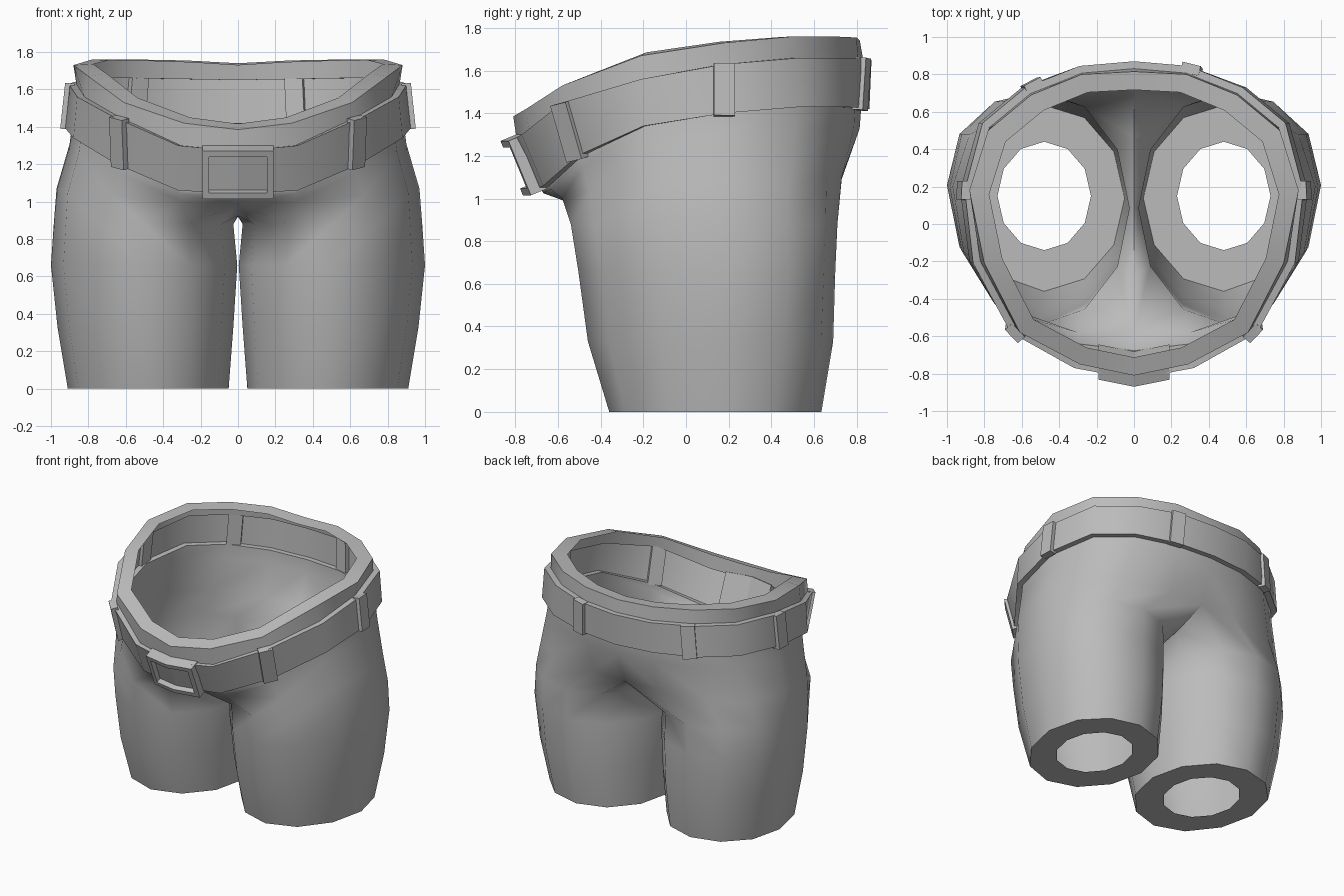
import bpy
import bmesh
from math import radians, sin, cos
from mathutils import Matrix, Vector

default_cube = bpy.data.objects.get("Cube")
if default_cube:
    bpy.data.objects.remove(default_cube, do_unlink=True)

cloth_grey = bpy.data.materials.new("cloth_grey")
cloth_grey.use_nodes = True
GREY = (0.5, 0.5, 0.5, 1)
cloth_grey.diffuse_color = GREY
cloth_grey.node_tree.nodes["Principled BSDF"].inputs["Base Color"].default_value = GREY

# Half outlines, running from front centre around the left side to back centre
rim = [(0, -.81, 1.385), (.29, -.75, 1.42), (.61, -.58, 1.53), (.8, -.21, 1.67), (.88, .18, 1.73),
       (.78, .5, 1.76), (.55, .69, 1.76), (.28, .8, 1.755), (0, .815, 1.74)]
belt_top = [(0, -.83, 1.27), (.32, -.77, 1.3), (.66, -.58, 1.45), (.86, -.21, 1.56), (.905, .18, 1.63),
            (.81, .54, 1.66), (.58, .73, 1.66), (.29, .845, 1.655), (0, .87, 1.65)]
belt_bottom = [(0, -.71, 1.04), (.32, -.67, 1.06), (.65, -.51, 1.2), (.88, -.2, 1.34), (.93, .18, 1.4),
               (.83, .54, 1.43), (.6, .73, 1.43), (.3, .83, 1.425), (0, .86, 1.42)]
# Closed loop at the top of one leg; the last points run along the crotch seam
leg_top = [(0, -.56, .985), (.3, -.58, 1), (.67, -.45, 1.03), (.91, -.15, 1.05), (.97, .2, 1.07),
           (.88, .48, 1.07), (.65, .66, 1.09), (.27, .73, 1.1), (0, .73, 1.09),
           (0, .46, 1), (0, .1, .92), (0, -.28, .925)]


def shrink(ring, factor):
    return [(x * factor, y * factor, z) for x, y, z in ring]


def leg_ring(z, x_min, x_max, y_min, y_max, skew=0):
    """Oval ring whose outer side is shifted backward by skew."""
    cx, cy = (x_min + x_max) / 2, (y_min + y_max) / 2
    rx, ry = (x_max - x_min) / 2, (y_max - y_min) / 2
    angles = [radians(30 * (k - 4)) for k in range(12)]
    return [(cx + rx * cos(a), cy + ry * sin(a) + skew * max(cos(a), 0) ** 2, z) for a in angles]


def finish(name, bm, mirrored=False):
    mesh = bpy.data.meshes.new(name)
    bm.to_mesh(mesh)
    bm.free()
    mesh.materials.append(cloth_grey)
    obj = bpy.data.objects.new(name, mesh)
    bpy.context.collection.objects.link(obj)
    bpy.ops.object.select_all(action="DESELECT")
    obj.select_set(True)
    bpy.context.view_layer.objects.active = obj
    if mirrored:
        mirror = obj.modifiers.new("mirror", "MIRROR")
        mirror.merge_threshold = 0.001
        bpy.ops.object.modifier_apply(modifier=mirror.name)
        bpy.ops.object.shade_smooth_by_angle(angle=radians(60))


def bridge(bm, lower, upper, closed):
    count = len(lower)
    for k in range(count if closed else count - 1):
        n = (k + 1) % count
        bm.faces.new((lower[k], lower[n], upper[n], upper[k]))


def loft(bm, rings, closed=False):
    rows = [[bm.verts.new(p) for p in ring] for ring in rings]
    for lower, upper in zip(rows, rows[1:]):
        bridge(bm, lower, upper, closed)
    return rows


# Legs with turned-in hems, joined at the crotch and rising to the belt
bm = bmesh.new()
rows = loft(bm, [
    leg_ring(0, .23, .73, -.14, .44),
    leg_ring(0, .05, .91, -.36, .635, .04),
    leg_ring(.33, .025, .965, -.46, .69, .08),
    leg_ring(.66, .004, 1, -.505, .7, .11),
    leg_ring(.88, .025, .985, -.54, .71, .11),
    leg_top,
], closed=True)
waist = shrink(belt_bottom, .955)
# Hips keep the waist's girth before turning down into the legs
hips = [(x + (w[0] - x) * .85, y + (w[1] - y) * .92, z + (w[2] - z) * .72)
        for (x, y, z), w in zip(leg_top, waist)]
upper_rows = loft(bm, [hips, waist])
bridge(bm, rows[-1][:9], upper_rows[0], closed=False)
finish("shorts_legs", bm, mirrored=True)

# Belt band standing proud of the cloth
bm = bmesh.new()
loft(bm, [waist, belt_bottom, belt_top, shrink(belt_top, .955)])
finish("belt", bm, mirrored=True)

# Waistband with a turned-in rim that follows the slope of the waist
rim_inner = [(x, y, z + .01 - .03 * y) for x, y, z in shrink(rim, .88)]
bm = bmesh.new()
loft(bm, [shrink(belt_top, .955), rim, rim_inner])
finish("waistband", bm, mirrored=True)


def block(bottom, top, tangent, width, outward, inward):
    """Box whose height runs from bottom to top and whose +z side faces outward."""
    up = top - bottom
    side = (tangent - up * tangent.dot(up) / up.length_squared).normalized()
    normal = side.cross(up).normalized()
    centre = (bottom + top) / 2 + normal * (outward - inward) / 2
    frame = Matrix((side * width, up, normal * (outward + inward))).transposed().to_4x4()
    bm = bmesh.new()
    bmesh.ops.create_cube(bm, size=1, matrix=Matrix.Translation(centre) @ frame)
    return bm, normal


def along(ring, u):
    k = min(int(u), len(ring) - 2)
    return Vector(ring[k]).lerp(Vector(ring[k + 1]), u - k)


# Belt loops: position along the half outline, and side
loops = [("front_left", 1.95, 1), ("front_right", 1.95, -1), ("side_left", 4, 1),
         ("side_right", 4, -1), ("back_left", 6.95, 1), ("back_right", 6.15, -1)]
for name, u, side in loops:
    flip = Vector((side, 1, 1))
    low, high = along(belt_bottom, u) * flip, along(belt_top, u) * flip
    tangent = (along(belt_top, u + .5) - along(belt_top, u - .5)) * flip * side
    reach = (high - low) * .05
    bm, normal = block(low - reach, high + reach * .3, tangent, .1, .017, .035)
    finish("belt_loop_" + name, bm)

# Buckle with a recessed window, bent around the belt's front
bm, normal = block(Vector((0, -.765, 1.015)), Vector((0, -.87, 1.27)), Vector((1, 0, 0)), .38, 0, .09)
bm.normal_update()
front = max(bm.faces, key=lambda f: f.normal.dot(normal))
bmesh.ops.inset_region(bm, faces=[front], thickness=.048)
bmesh.ops.inset_region(bm, faces=[front], thickness=.0005, depth=-.04)
bmesh.ops.bisect_plane(bm, geom=bm.verts[:] + bm.edges[:] + bm.faces[:],
                       plane_co=(0, 0, 0), plane_no=(1, 0, 0))
for v in bm.verts:
    v.co.y += abs(v.co.x) * .2
finish("buckle", bm)
